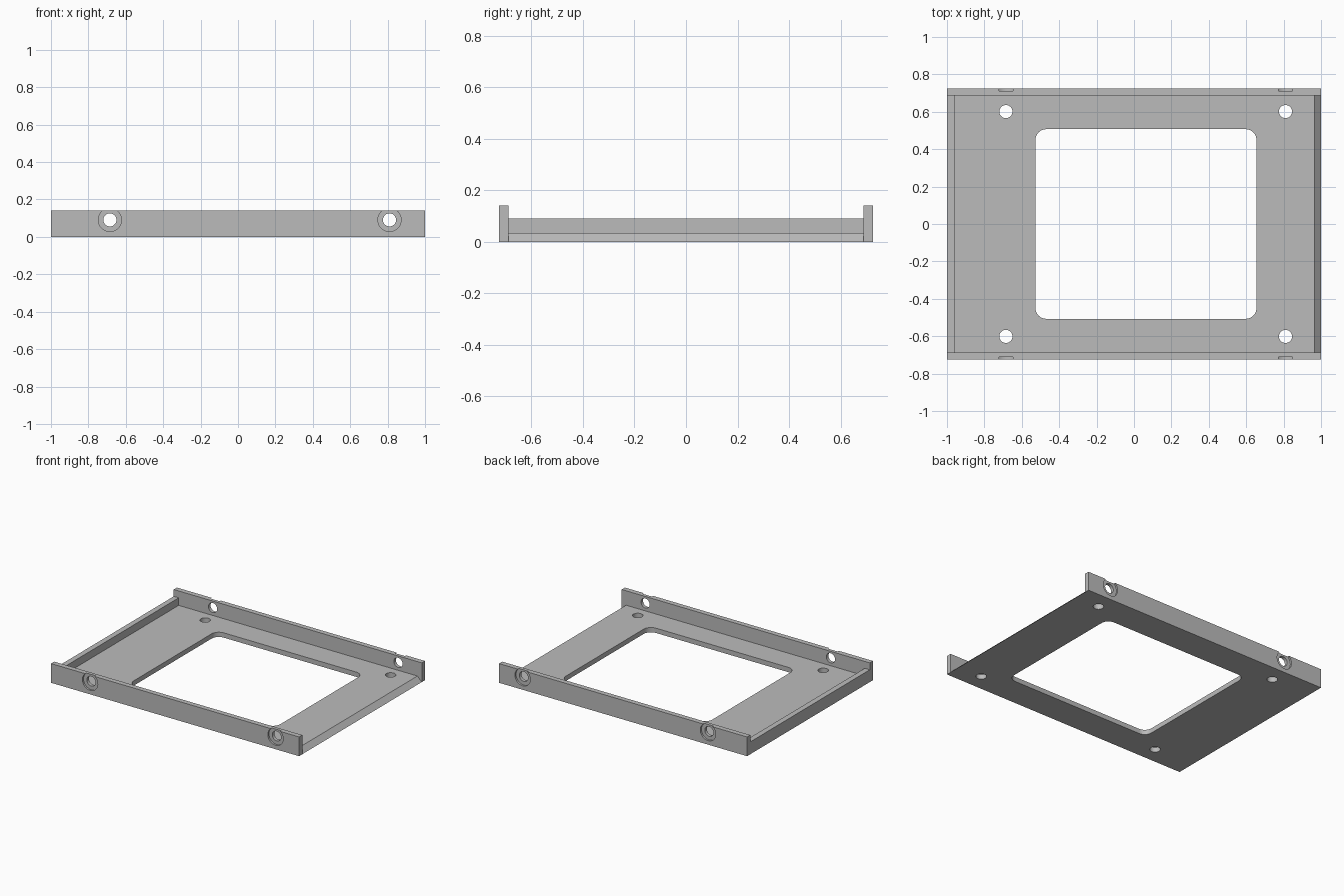
import bpy, bmesh, math
from mathutils import Vector

if "Cube" in bpy.data.objects:
    bpy.data.objects.remove(bpy.data.objects["Cube"], do_unlink=True)

HALF_Y, WALL = 0.725, 0.037
INNER_Y = HALF_Y - WALL
HOLE_X = (-0.685, 0.81)
HOLE_R, BORE_R, BORE_DEPTH, BORE_Z = 0.035, 0.062, 0.013, 0.091

metal = bpy.data.materials.new("grey_metal")
metal.use_nodes = True
grey = (0.5, 0.5, 0.5, 1)
metal.diffuse_color = grey
metal.node_tree.nodes["Principled BSDF"].inputs["Base Color"].default_value = grey


def prism(name, points, direction):
    """Extrude a closed planar outline along a direction."""
    bm = bmesh.new()
    face = bm.faces.new([bm.verts.new(p) for p in points])
    result = bmesh.ops.extrude_face_region(bm, geom=[face], use_keep_orig=True)
    moved = [g for g in result["geom"] if isinstance(g, bmesh.types.BMVert)]
    bmesh.ops.translate(bm, verts=moved, vec=Vector(direction))
    bmesh.ops.recalc_face_normals(bm, faces=bm.faces)
    mesh = bpy.data.meshes.new(name)
    bm.to_mesh(mesh)
    bm.free()
    mesh.materials.append(metal)
    obj = bpy.data.objects.new(name, mesh)
    bpy.context.collection.objects.link(obj)
    return obj


def arc(cx, cy, r, start, sweep, steps):
    angles = [math.radians(start + sweep * i / steps) for i in range(steps + 1)]
    return [(cx + r * math.cos(a), cy + r * math.sin(a)) for a in angles]


def circle(cx, cy, r):
    return arc(cx, cy, r, 0, 360, 40)[:-1]


def cut(target, cutter):
    """Subtract a cutter, then discard it."""
    cutter.hide_render = True
    mod = target.modifiers.new("cut", "BOOLEAN")
    mod.operation, mod.solver, mod.object = "DIFFERENCE", "EXACT", cutter
    bpy.context.view_layer.objects.active = target
    bpy.ops.object.modifier_apply(modifier=mod.name)
    bpy.data.objects.remove(cutter, do_unlink=True)


def smooth(obj):
    bpy.ops.object.select_all(action="DESELECT")
    obj.select_set(True)
    bpy.context.view_layer.objects.active = obj
    bpy.ops.object.shade_smooth_by_angle(angle=math.radians(30))


# Base plate: raised lip at one end, chamfered edge at the other
section = [(-1, 0), (1, 0), (0.965, 0.035), (-0.96, 0.035), (-0.96, 0.09), (-1, 0.09)]
base = prism("base_plate", [(x, -INNER_Y, z) for x, z in section], (0, 2 * INNER_Y, 0))

# Large rounded opening
x0, x1, y1, r = -0.527, 0.655, 0.507, 0.058
corners = [(x1 - r, y1 - r), (x0 + r, y1 - r), (x0 + r, r - y1), (x1 - r, r - y1)]
outline = [p for i, (cx, cy) in enumerate(corners) for p in arc(cx, cy, r, 90 * i, 90, 10)]
cut(base, prism("opening_cutter", [(x, y, -0.1) for x, y in outline], (0, 0, 0.3)))

# Four mounting holes in the plate
for x in HOLE_X:
    for y in (-0.601, 0.601):
        ring = circle(x, y, HOLE_R)
        cut(base, prism("hole_cutter", [(a, b, -0.1) for a, b in ring], (0, 0, 0.3)))
smooth(base)

# Side walls with counterbored screw holes
for name, side in (("front_wall", -1), ("back_wall", 1)):
    rect = [(-1, 0), (1, 0), (1, 0.14), (-1, 0.14)]
    wall = prism(name, [(x, side * INNER_Y, z) for x, z in rect], (0, side * WALL, 0))
    for x in HOLE_X:
        for radius, start in ((BORE_R, HALF_Y - BORE_DEPTH), (HOLE_R, INNER_Y - 0.1)):
            ring = circle(x, BORE_Z, radius)
            cutter = prism("bore_cutter", [(a, side * start, b) for a, b in ring], (0, side * 0.3, 0))
            cut(wall, cutter)
    smooth(wall)
